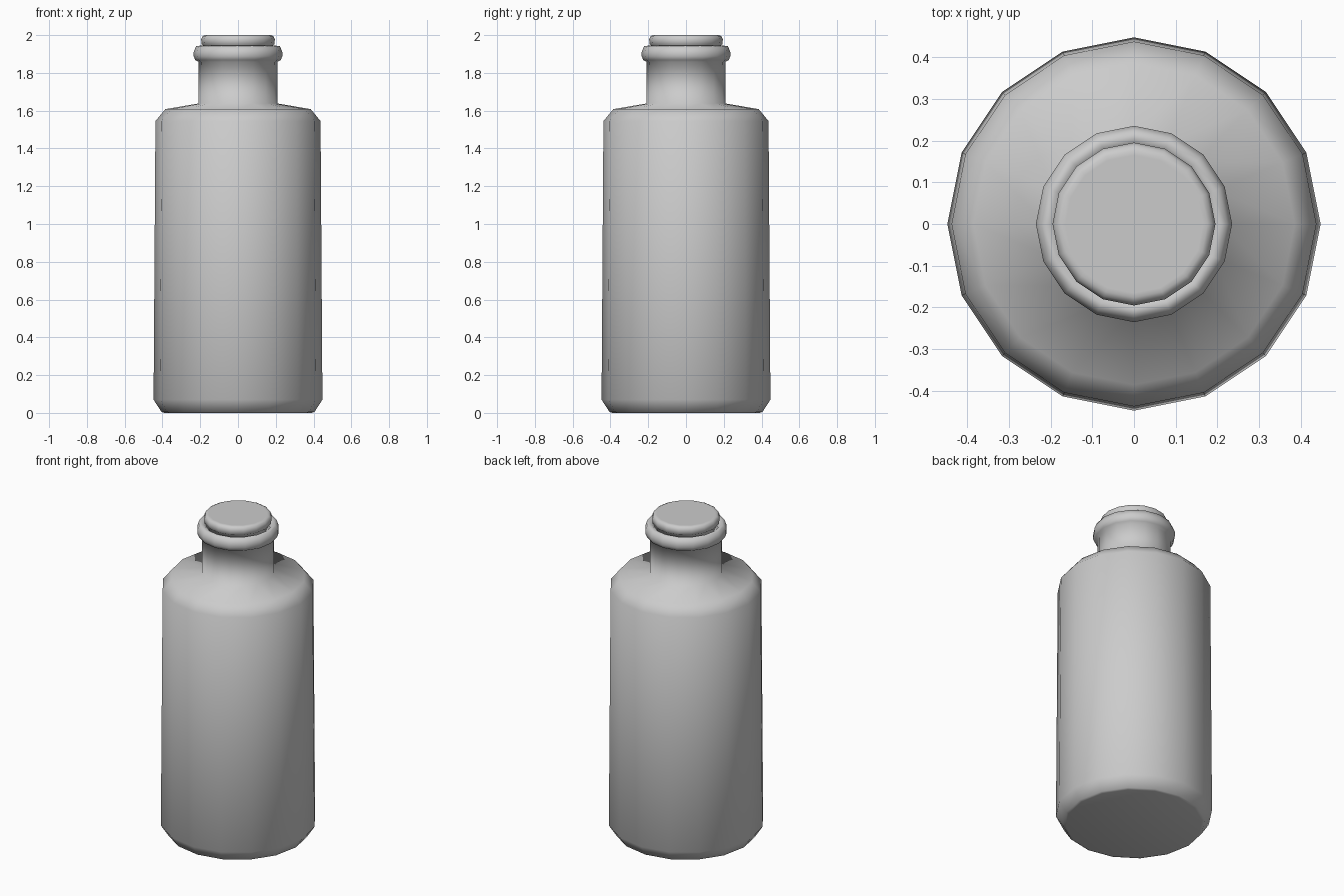
import bpy, bmesh
from math import cos, sin, tau

if "Cube" in bpy.data.objects:
    bpy.data.objects.remove(bpy.data.objects["Cube"])

SIDES = 16


def lathe(name, profile):
    """Revolve (radius, height) points around z and cap both ends."""
    bm = bmesh.new()
    rings = [[bm.verts.new((r * cos(tau * i / SIDES), r * sin(tau * i / SIDES), z))
              for i in range(SIDES)] for r, z in profile]
    for low, high in zip(rings, rings[1:]):
        for i in range(SIDES):
            j = (i + 1) % SIDES
            bm.faces.new((low[i], low[j], high[j], high[i]))
    bm.faces.new(rings[0][::-1])
    bm.faces.new(rings[-1])
    for f in bm.faces:
        f.smooth = True
    mesh = bpy.data.meshes.new(name)
    bm.to_mesh(mesh)
    bm.free()
    obj = bpy.data.objects.new(name, mesh)
    bpy.context.collection.objects.link(obj)
    return obj


# Bottle: chamfered base, slightly tapering wall, shoulder, neck, rounded lip, mouth recess
lathe("bottle", [
    (0.39, 0.0), (0.405, 0.005), (0.447, 0.07), (0.437, 1.545), (0.385, 1.608),
    (0.21, 1.638), (0.208, 1.858), (0.226, 1.868), (0.235, 1.888), (0.235, 1.91),
    (0.222, 1.941), (0.203, 1.944), (0.182, 1.93), (0.178, 1.89),
])

# Stopper: plug that sits in the mouth, with a rounded top edge
lathe("stopper", [
    (0.17, 1.885), (0.178, 1.94), (0.193, 1.952), (0.195, 1.978),
    (0.188, 1.994), (0.176, 2.0), (0.165, 2.0),
])
